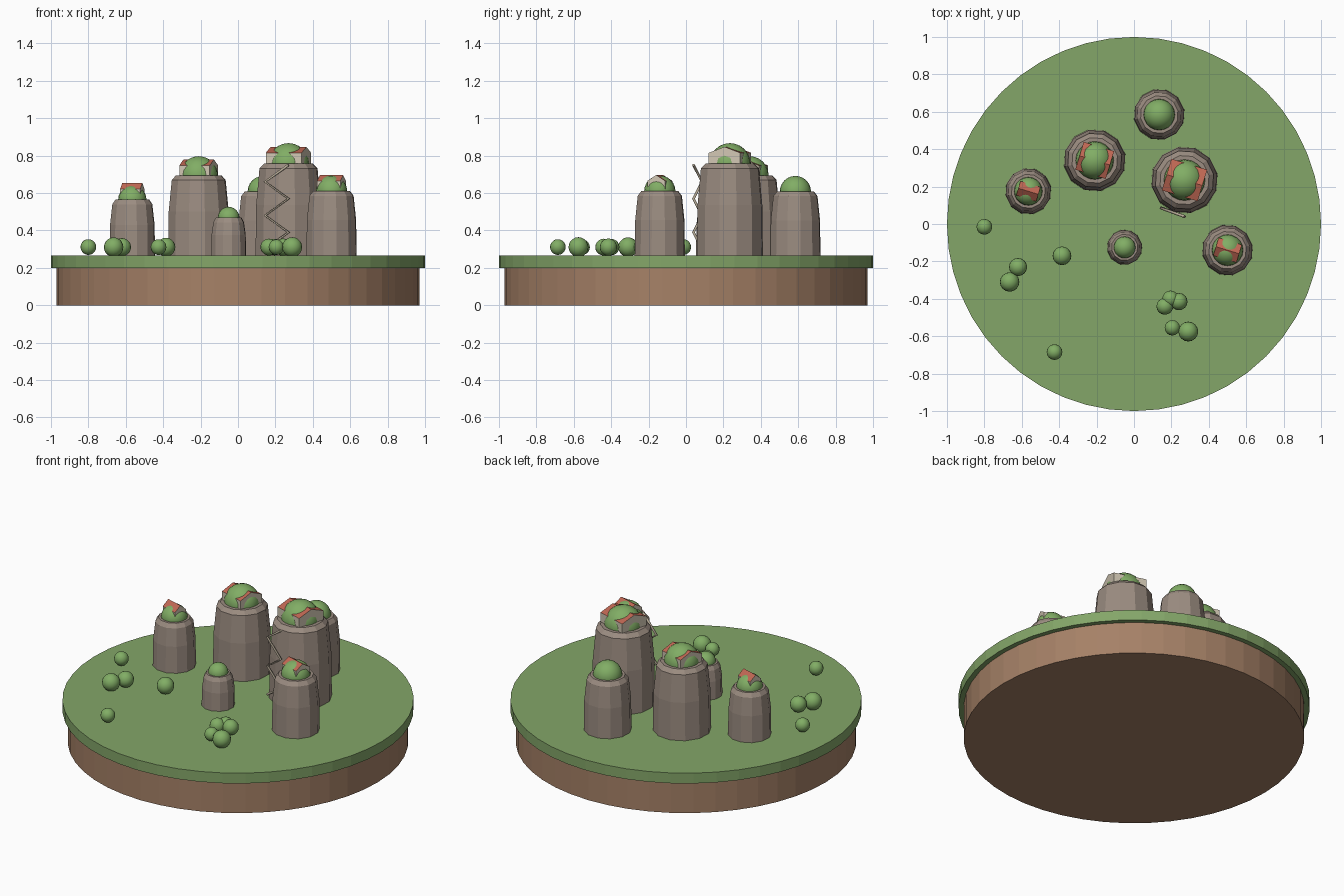
import bpy, bmesh, math
from mathutils import Matrix

cube = bpy.data.objects.get("Cube")
if cube:
    bpy.data.objects.remove(cube, do_unlink=True)

GROUND = 0.265


def material(name, rgb):
    m = bpy.data.materials.new(name)
    m.use_nodes = True
    color = (*rgb, 1)
    m.diffuse_color = color
    bsdf = next(n for n in m.node_tree.nodes if n.type == "BSDF_PRINCIPLED")
    bsdf.inputs["Base Color"].default_value = color
    bsdf.inputs["Roughness"].default_value = 0.9
    return m


GRASS = material("grass green", (0.23, 0.38, 0.14))
LEAF = material("leaf green", (0.22, 0.42, 0.13))
SOIL = material("soil brown", (0.38, 0.22, 0.135))
ROCK = material("rock grey brown", (0.33, 0.265, 0.22))
WALL = material("plaster cream", (0.64, 0.57, 0.45))
ROOF = material("roof red", (0.54, 0.14, 0.09))
PATH = material("path tan", (0.52, 0.45, 0.34))


def finish(bm, name, mats, smooth=False):
    bmesh.ops.recalc_face_normals(bm, faces=bm.faces)
    for f in bm.faces:
        f.smooth = smooth
    mesh = bpy.data.meshes.new(name)
    bm.to_mesh(mesh)
    bm.free()
    for m in mats:
        mesh.materials.append(m)
    ob = bpy.data.objects.new(name, mesh)
    bpy.context.collection.objects.link(ob)
    return ob


def lathe(name, profile, sides, mat, x=0, y=0, turn=0):
    """Stack rings of (radius, height) and close both ends."""
    bm = bmesh.new()
    rings = []
    for r, z in profile:
        angles = [turn + math.tau * i / sides for i in range(sides)]
        rings.append([bm.verts.new((x + r * math.cos(a), y + r * math.sin(a), z))
                      for a in angles])
    for low, high in zip(rings, rings[1:]):
        for i in range(sides):
            j = (i + 1) % sides
            bm.faces.new((low[i], low[j], high[j], high[i]))
    bm.faces.new(rings[0])
    bm.faces.new(rings[-1])
    return finish(bm, name, [mat])


def ball(name, x, y, z, r, segments=16):
    bm = bmesh.new()
    bmesh.ops.create_uvsphere(bm, u_segments=segments, v_segments=segments * 5 // 8,
                              radius=r, matrix=Matrix.Translation((x, y, z)))
    return finish(bm, name, [LEAF], True)


def house(name, x, y, z, length, width, eave, ridge):
    """Gabled house with its ridge along its length; sloping faces are roof."""
    bm = bmesh.new()
    outline = [(-width / 2, 0), (width / 2, 0), (width / 2, eave),
               (0, ridge), (-width / 2, eave)]
    ends = [[bm.verts.new((s * length / 2, py, pz)) for py, pz in outline]
            for s in (-1, 1)]
    for end in ends:
        bm.faces.new(end)
    n = len(outline)
    for i in range(n):
        j = (i + 1) % n
        f = bm.faces.new((ends[0][i], ends[0][j], ends[1][j], ends[1][i]))
        f.material_index = 1 if i in (2, 3) else 0
    bm.transform(Matrix.Translation((x, y, z)) @ Matrix.Rotation(math.radians(-17), 4, "Z"))
    return finish(bm, name, [WALL, ROOF])


# Island disc
lathe("soil_base", [(0.97, 0), (0.97, 0.2)], 48, SOIL)
lathe("grass_disc", [(1, 0.2), (1, GROUND)], 48, GRASS)

# Rock pillars with leafy domes: x, y, radius, top
pillars = {
    "tall": (0.27, 0.235, 0.18, 0.757),
    "middle": (-0.21, 0.34, 0.167, 0.695),
    "left": (-0.565, 0.175, 0.124, 0.565),
    "right": (0.5, -0.14, 0.137, 0.61),
    "back": (0.135, 0.585, 0.137, 0.608),
    "small": (-0.05, -0.125, 0.095, 0.468),
}
for name, (x, y, r, top) in pillars.items():
    mid = GROUND + 0.55 * (top - GROUND)
    lathe(name + "_pillar",
          [(r, GROUND - 0.01), (0.98 * r, mid), (0.88 * r, top - 0.025), (0.74 * r, top)],
          12, ROCK, x, y, 0.2)
    ball(name + "_dome", x, y, top, 0.61 * r, 20)

# Houses pierced by the domes: length, width, eave and ridge heights
houses = {
    "tall": (0.2, 0.176, 0.058, 0.09),
    "middle": (0.17, 0.155, 0.052, 0.085),
    "left": (0.112, 0.08, 0.056, 0.09),
    "right": (0.13, 0.1, 0.055, 0.086),
}
for name, size in houses.items():
    x, y, r, top = pillars[name]
    house(name + "_house", x, y, top, *size)

# Zigzag path climbing the tall pillar
cx, cy, cr, ctop = pillars["tall"]
curve = bpy.data.curves.new("zigzag_path", "CURVE")
curve.dimensions = "3D"
curve.bevel_depth = 0.008
curve.bevel_resolution = 1
curve.use_fill_caps = True
spline = curve.splines.new("POLY")
spline.points.add(5)
for i, p in enumerate(spline.points):
    a = math.radians(-130 if i % 2 else -90)
    p.co = (cx + 0.195 * math.cos(a), cy + 0.195 * math.sin(a), 0.75 - 0.09 * i, 1)
curve.materials.append(PATH)
path = bpy.data.objects.new("zigzag_path", curve)
bpy.context.collection.objects.link(path)

# Round bushes: x, y, radius
bushes = [
    (-0.8, -0.015, 0.042), (-0.62, -0.23, 0.048), (-0.665, -0.31, 0.052),
    (-0.385, -0.17, 0.05), (-0.425, -0.685, 0.042), (0.195, -0.4, 0.044),
    (0.24, -0.415, 0.046), (0.165, -0.44, 0.045), (0.205, -0.555, 0.041),
    (0.29, -0.575, 0.053),
]
for i, (x, y, r) in enumerate(bushes):
    ball(f"bush_{i + 1}", x, y, 0.311, r)
